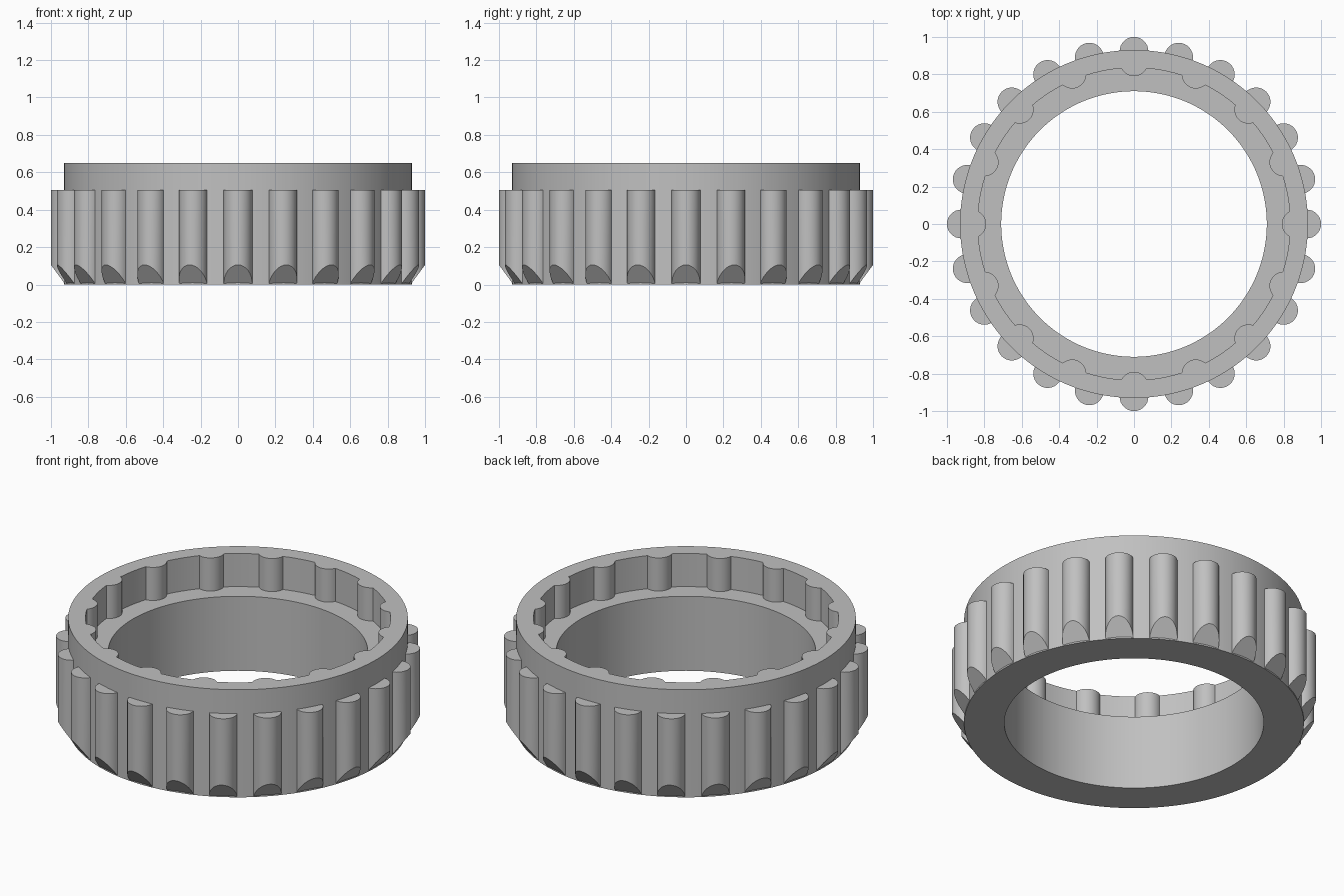
import bpy, bmesh, math

if "Cube" in bpy.data.objects:
    bpy.data.objects.remove(bpy.data.objects["Cube"], do_unlink=True)

OUTER, BORE, RECESS = 0.93, 0.71, 0.835
HEIGHT, LEDGE, RIB_TOP = 0.65, 0.45, 0.505
LUGS, LUG_CENTRE, LUG_R = 16, 0.865, 0.075
RIBS, RIB_CENTRE, RIB_R, CHAMFER = 24, 0.923, 0.077, 0.105

grey = bpy.data.materials.new("mid grey")
grey.use_nodes = True
colour = (0.53, 0.53, 0.53, 1)
grey.diffuse_color = colour
grey.node_tree.nodes["Principled BSDF"].inputs["Base Color"].default_value = colour


def finish(name, bm):
    bmesh.ops.recalc_face_normals(bm, faces=bm.faces)
    mesh = bpy.data.meshes.new(name)
    bm.to_mesh(mesh)
    bm.free()
    mesh.materials.append(grey)
    obj = bpy.data.objects.new(name, mesh)
    bpy.context.collection.objects.link(obj)
    bpy.ops.object.select_all(action="DESELECT")
    obj.select_set(True)
    bpy.context.view_layer.objects.active = obj
    bpy.ops.object.shade_smooth_by_angle(angle=math.radians(30))
    return obj


# Angles and recess radii for one lug and the gap after it
sector = 2 * math.pi / LUGS
half = math.acos((RECESS**2 + LUG_CENTRE**2 - LUG_R**2) / (2 * RECESS * LUG_CENTRE))
samples = []
for i in range(13):
    a = -half * math.cos(math.pi * i / 12)
    r = LUG_CENTRE * math.cos(a) - math.sqrt(LUG_R**2 - (LUG_CENTRE * math.sin(a))**2)
    samples.append((a, r))
for i in range(1, 5):
    samples.append((half + (sector - 2 * half) * i / 5, RECESS))
outline = [(k * sector + a, r) for k in range(LUGS) for a, r in samples]

# Ring body with stepped bore and inner lugs; None follows the lug outline
bm = bmesh.new()
profile = [(OUTER, 0), (OUTER, HEIGHT), (None, HEIGHT), (None, LEDGE), (BORE, LEDGE), (BORE, 0)]
loops = []
for radius, z in profile:
    loops.append([bm.verts.new(((radius or r) * math.cos(a), (radius or r) * math.sin(a), z))
                  for a, r in outline])
count = len(outline)
for j, loop in enumerate(loops):
    after = loops[(j + 1) % len(loops)]
    for i in range(count):
        n = (i + 1) % count
        bm.faces.new((loop[i], loop[n], after[n], after[i]))
finish("ring_body", bm)

# Half-round grip ribs with a sloped cut at the foot
bm = bmesh.new()
STEPS = 16
for k in range(RIBS):
    turn = 2 * math.pi * k / RIBS
    bottom, top = [], []
    for i in range(STEPS + 1):
        a = math.pi * (i / STEPS - 0.5)
        u, v = RIB_CENTRE + RIB_R * math.cos(a), RIB_R * math.sin(a)
        x = u * math.cos(turn) - v * math.sin(turn)
        y = u * math.sin(turn) + v * math.cos(turn)
        bottom.append(bm.verts.new((x, y, CHAMFER * math.cos(a))))
        top.append(bm.verts.new((x, y, RIB_TOP)))
    bm.faces.new(top)
    bm.faces.new(bottom)
    for i in range(STEPS + 1):
        n = (i + 1) % (STEPS + 1)
        bm.faces.new((bottom[i], bottom[n], top[n], top[i]))
finish("grip_ribs", bm)
